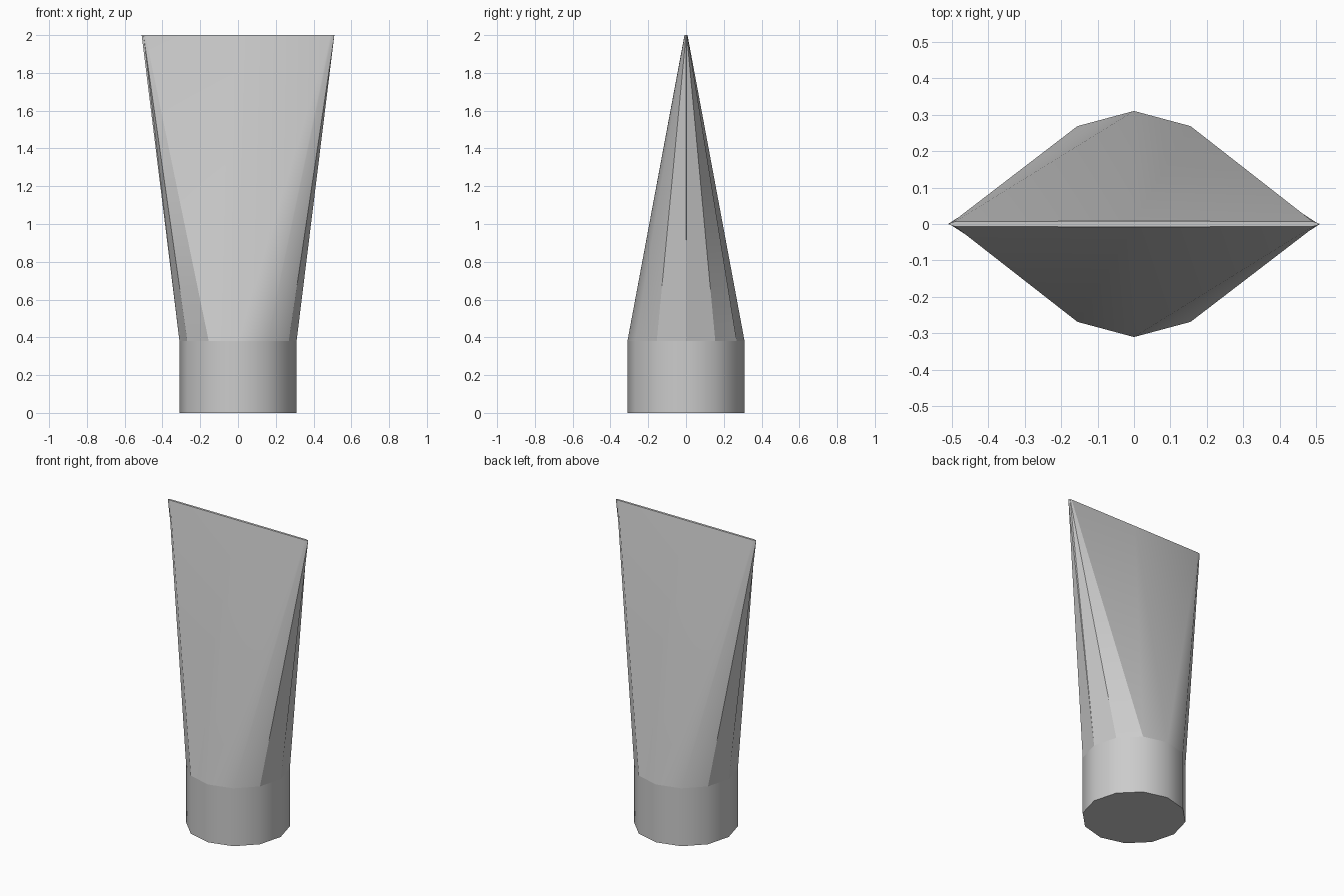
import bpy, bmesh
from math import cos, sin, pi

cube = bpy.data.objects.get("Cube")
if cube:
    bpy.data.objects.remove(cube, do_unlink=True)

SIDES = 12
RADIUS = 0.31
COLLAR_Z = 0.38

grey = bpy.data.materials.new("plain_grey")
grey.use_nodes = True
colour = (0.6, 0.6, 0.6, 1)
grey.diffuse_color = colour
grey.node_tree.nodes["Principled BSDF"].inputs["Base Color"].default_value = colour


def circle(z):
    return [(RADIUS * cos(2 * pi * i / SIDES), RADIUS * sin(2 * pi * i / SIDES), z)
            for i in range(SIDES)]


def crimp(z):
    # Flattened ring: front and back spread wide, the sides pinched into narrow gussets
    widths = [0.51, 0.50, 0.49, 0]
    ring = []
    for i in range(SIDES):
        step = min(i % 6, 6 - i % 6)
        c, s = cos(2 * pi * i / SIDES), sin(2 * pi * i / SIDES)
        side = 1 if c > 0 else -1
        ring.append((side * widths[step], 0.008 * s, z))
    return ring


def tube(name, lower, upper, cap):
    bm = bmesh.new()
    a = [bm.verts.new(p) for p in lower]
    b = [bm.verts.new(p) for p in upper]
    for i in range(SIDES):
        j = (i + 1) % SIDES
        bm.faces.new((a[i], a[j], b[j]))
        bm.faces.new((a[i], b[j], b[i]))
    bm.faces.new(b if cap == "top" else a[::-1])
    mesh = bpy.data.meshes.new(name)
    bm.to_mesh(mesh)
    bm.free()
    mesh.materials.append(grey)
    obj = bpy.data.objects.new(name, mesh)
    bpy.context.collection.objects.link(obj)
    bpy.ops.object.select_all(action="DESELECT")
    obj.select_set(True)
    bpy.context.view_layer.objects.active = obj
    bpy.ops.object.shade_smooth_by_angle(angle=pi * 0.18)


# Round collar with closed base, then the body narrowing to a flat crimped end
tube("collar", circle(0), circle(COLLAR_Z), "bottom")
tube("crimped_body", circle(COLLAR_Z), crimp(2), "top")
